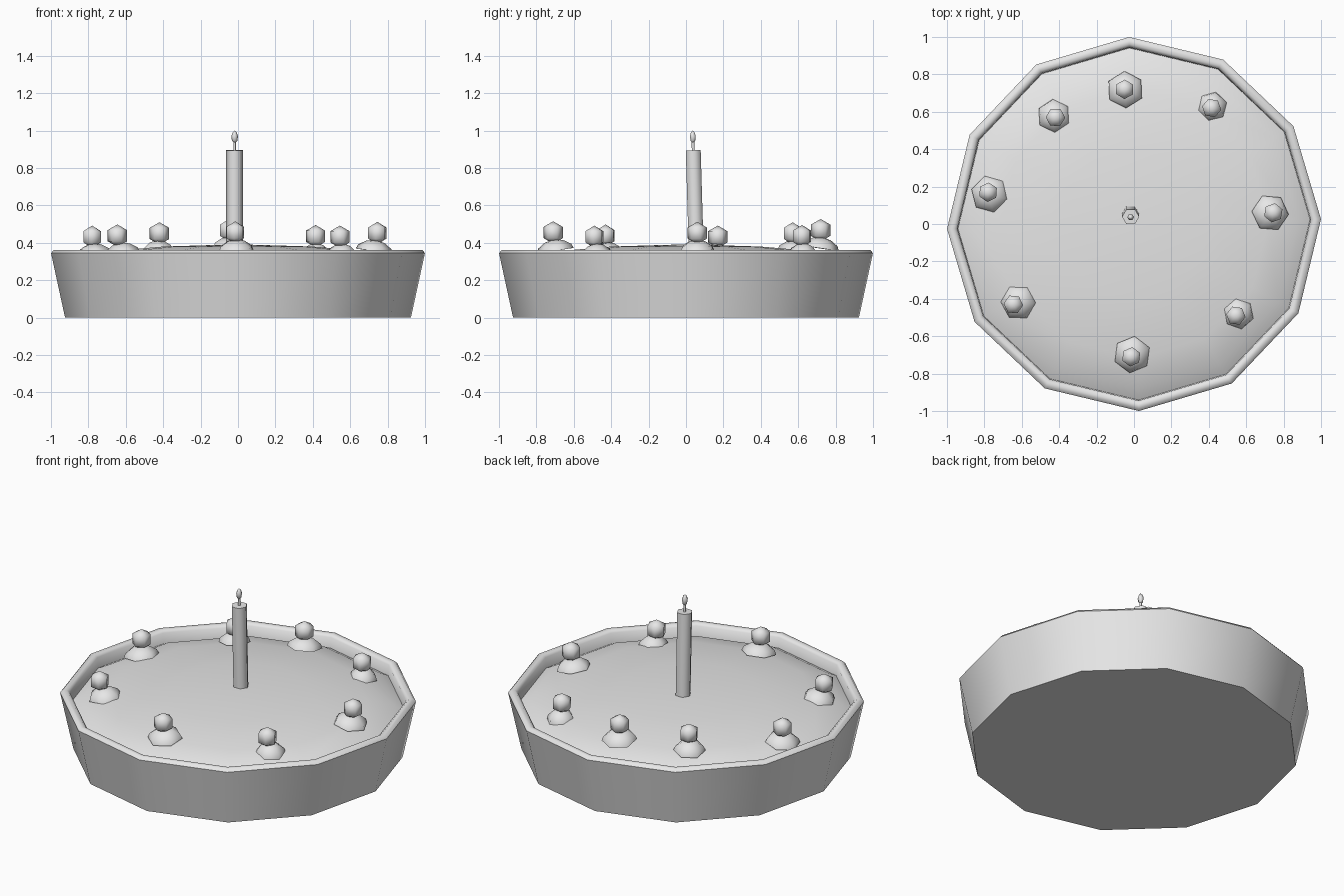
import bpy
import bmesh
import math
from mathutils import Vector

cube = bpy.data.objects.get("Cube")
if cube:
    bpy.data.objects.remove(cube, do_unlink=True)

GREY = (0.8, 0.8, 0.8)
mat = bpy.data.materials.new("plain grey")
mat.use_nodes = True
mat.diffuse_color = (*GREY, 1)
mat.node_tree.nodes["Principled BSDF"].inputs["Base Color"].default_value = (*GREY, 1)


def finish(name, bm, smooth):
    """Turn a bmesh into a shaded object."""
    bmesh.ops.recalc_face_normals(bm, faces=bm.faces)
    mesh = bpy.data.meshes.new(name)
    bm.to_mesh(mesh)
    bm.free()
    mesh.materials.append(mat)
    obj = bpy.data.objects.new(name, mesh)
    bpy.context.collection.objects.link(obj)
    bpy.ops.object.select_all(action='DESELECT')
    obj.select_set(True)
    bpy.context.view_layer.objects.active = obj
    bpy.ops.object.shade_smooth_by_angle(angle=math.radians(smooth))
    return obj


def lathe(name, profile, sides, smooth, turn=0.0, cap_start=False, cap_end=False):
    """Spin (radius, height) points around z; a zero radius makes a pole."""
    bm = bmesh.new()
    rings = []
    for r, z in profile:
        if r == 0:
            rings.append([bm.verts.new((0, 0, z))] * sides)
        else:
            angles = [turn + math.tau * i / sides for i in range(sides)]
            rings.append([bm.verts.new((r * math.cos(a), r * math.sin(a), z)) for a in angles])
    for low, high in zip(rings, rings[1:]):
        for i in range(sides):
            j = (i + 1) % sides
            corners = list(dict.fromkeys((low[i], low[j], high[j], high[i])))
            bm.faces.new(corners)
    if cap_start:
        bm.faces.new(rings[0])
    if cap_end:
        bm.faces.new(rings[-1])
    return finish(name, bm, smooth)


# Twelve-sided crust with a rolled rim and inner wall
TURN = math.radians(1.5)
crust = [(0.925, 0.005), (1.0, 0.35), (0.986, 0.366), (0.962, 0.366),
         (0.945, 0.352), (0.94, 0.26)]
lathe("crust", crust, 12, 50, TURN, cap_start=True)

# Domed filling
filling = [(0.945, 0.285), (0.88, 0.32), (0.72, 0.357), (0.4, 0.385), (0, 0.397)]
lathe("filling", filling, 12, 50, TURN)

# Cherries on dollops of cream: cherry centre, dollop centre, dollop radius
toppings = [
    ((-0.05, 0.72, 0.472), (-0.047, 0.72), 0.10),
    ((-0.42, 0.57, 0.455), (-0.43, 0.58), 0.09),
    ((-0.78, 0.17, 0.437), (-0.775, 0.16), 0.10),
    ((-0.645, -0.43, 0.443), (-0.62, -0.42), 0.095),
    ((-0.015, -0.71, 0.46), (-0.01, -0.70), 0.10),
    ((0.545, -0.49, 0.437), (0.56, -0.48), 0.085),
    ((0.745, 0.06, 0.457), (0.73, 0.06), 0.10),
    ((0.415, 0.62, 0.44), (0.42, 0.63), 0.08),
]
for n, (centre, spot, size) in enumerate(toppings, 1):
    r = 0.06
    ring = r * math.cos(math.radians(30))
    cherry = lathe(f"cherry_{n}", [(0, -r), (ring, -r / 2), (ring, r / 2), (0, r)],
                   6, 75, turn=n * 0.5)
    cherry.location = centre

    dollop = lathe(f"cream_dollop_{n}",
                   [(size, -0.012), (size * 0.9, 0.012), (size * 0.5, 0.038), (0, 0.05)],
                   6, 75, turn=n * 0.5)
    dollop.location = (*spot, centre[2] - 0.085)
    # Lean each dollop with the slope of the filling
    out = Vector((*spot, 0)).normalized()
    normal = Vector((0, 0, 1)) + out * 0.15
    dollop.rotation_euler = normal.to_track_quat('Z', 'Y').to_euler()

# Slightly leaning candle with wick and flame
LEAN = math.radians(1.7)
BASE = (-0.018, 0.055, 0.35)
candle_parts = [
    lathe("candle", [(0.046, 0), (0.046, 0.55)], 6, 65, cap_start=True, cap_end=True),
    lathe("wick", [(0.008, 0.54), (0.008, 0.62)], 5, 75, cap_start=True, cap_end=True),
    lathe("flame", [(0, 0.585), (0.014, 0.6), (0.018, 0.625), (0.011, 0.645), (0, 0.655)], 6, 75),
]
for part in candle_parts:
    part.location = BASE
    part.rotation_euler = (LEAN, 0, 0)

# Settle the whole pie on the ground
for obj in bpy.context.collection.objects:
    if obj.type == 'MESH' and mat.name in obj.data.materials:
        obj.location.z -= 0.005
